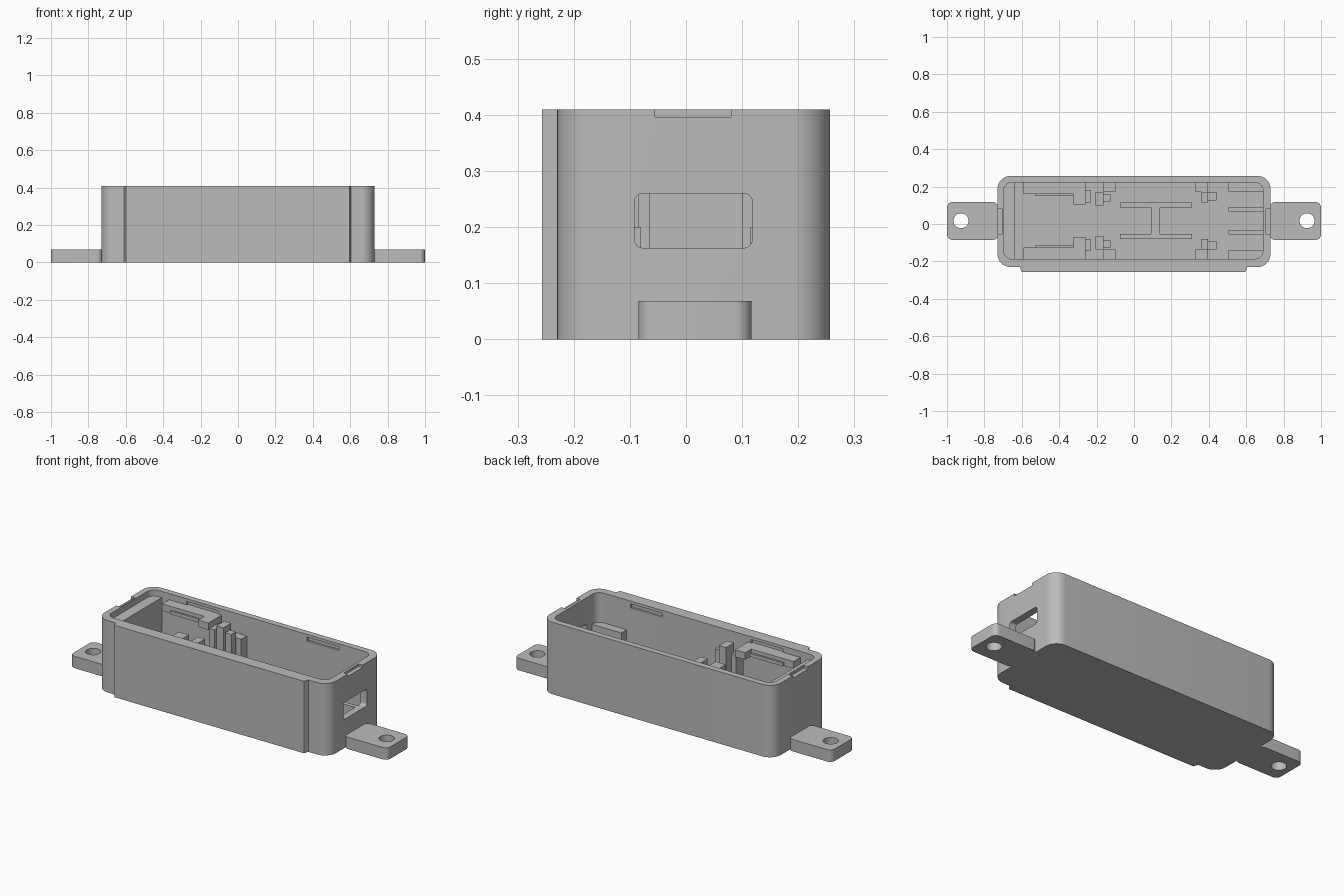
import bpy, bmesh, math

old = bpy.data.objects.get("Cube")
if old:
    bpy.data.objects.remove(old, do_unlink=True)

grey = bpy.data.materials.new("plain_grey")
grey.use_nodes = True
COLOUR = (0.5, 0.5, 0.5, 1)
grey.diffuse_color = COLOUR
grey.node_tree.nodes["Principled BSDF"].inputs["Base Color"].default_value = COLOUR

MID = 0.0175   # centre line of the cavity, tabs and fittings


def prism(name, outline, z0, z1):
    """Extrude a flat outline upwards from z0 to z1."""
    bm = bmesh.new()
    face = bm.faces.new([bm.verts.new((x, y, z0)) for x, y in outline])
    top = bmesh.ops.extrude_face_region(bm, geom=[face])["geom"]
    bmesh.ops.translate(bm, vec=(0, 0, z1 - z0),
                        verts=[v for v in top if isinstance(v, bmesh.types.BMVert)])
    bmesh.ops.recalc_face_normals(bm, faces=bm.faces)
    mesh = bpy.data.meshes.new(name)
    bm.to_mesh(mesh)
    bm.free()
    mesh.materials.append(grey)
    obj = bpy.data.objects.new(name, mesh)
    bpy.context.collection.objects.link(obj)
    return obj


def arc(cx, cy, r, start, sweep, steps):
    return [(cx + r * math.cos(math.radians(start + sweep * i / steps)),
             cy + r * math.sin(math.radians(start + sweep * i / steps)))
            for i in range(steps + 1)]


def rounded(x0, x1, y0, y1, r):
    corners = ((x1 - r, y1 - r), (x0 + r, y1 - r), (x0 + r, y0 + r), (x1 - r, y0 + r))
    return [p for i, (cx, cy) in enumerate(corners) for p in arc(cx, cy, r, 90 * i, 90, 10)]


def box(name, x0, x1, y0, y1, z0, z1):
    return prism(name, [(x0, y0), (x1, y0), (x1, y1), (x0, y1)], z0, z1)


def pair(name, x0, x1, y0, y1, z0, z1):
    """A box and its mirror image across the centre line."""
    box(name + "_back", x0, x1, y0, y1, z0, z1)
    box(name + "_front", x0, x1, 2 * MID - y1, 2 * MID - y0, z0, z1)


def cut(target, cutter):
    cutter.hide_render = True
    mod = target.modifiers.new("cut", 'BOOLEAN')
    mod.operation = 'DIFFERENCE'
    mod.solver = 'EXACT'
    mod.object = cutter
    bpy.context.view_layer.objects.active = target
    bpy.ops.object.modifier_apply(modifier=mod.name)
    bpy.data.objects.remove(cutter, do_unlink=True)


def smooth(obj):
    bpy.ops.object.select_all(action='DESELECT')
    obj.select_set(True)
    bpy.context.view_layer.objects.active = obj
    bpy.ops.object.shade_smooth_by_angle(angle=math.radians(30))


# Shell: rounded box with a raised front panel
HEIGHT, FLOOR = 0.41, 0.04
outline = rounded(-0.73, 0.73, -0.23, 0.257, 0.07)
half = len(outline) * 3 // 4
panel = [(-0.61, -0.23), (-0.6, -0.257), (0.595, -0.257), (0.605, -0.23)]
shell = prism("shell", outline[:half] + panel + outline[half:], 0, HEIGHT)

# Cavity
cut(shell, prism("cavity", rounded(-0.697, 0.69, -0.187, 0.222, 0.045), FLOOR, 0.6))

# Port window in the right end, drawn flat then stood up
window = prism("window", rounded(-0.092, 0.118, 0.163, 0.26, 0.015), 0.67, 0.8)
for v in window.data.vertices:
    v.co = (v.co.z, v.co.x, v.co.y)
cut(shell, window)

# Notches in the rim ends and snap grooves in the long inner walls
for side in (-1, 1):
    cut(shell, box("notch", side * 0.72 - 0.015, side * 0.72 + 0.015, -0.055, 0.08, 0.396, 0.5))
    for wall in (-0.187, 0.222):
        cut(shell, box("groove", side * 0.38 - 0.1, side * 0.38 + 0.1,
                       wall - 0.012, wall + 0.012, 0.372, 0.394))
smooth(shell)

# Mounting tabs with screw holes
for side, name in ((-1, "right_tab"), (1, "left_tab")):
    a, b = sorted((side * 0.725, side))
    tab = prism(name, rounded(a, b, -0.085, 0.117, 0.03), 0, 0.068)
    cut(tab, prism("hole", arc(side * 0.925, MID, 0.04, 0, 345, 23), -0.1, 0.2))
    smooth(tab)

# Ledge filling the closed end of the cavity
box("end_ledge", -0.71, -0.636, -0.2, 0.235, FLOOR, 0.375)

# Side shelves, their lips, and the clip posts beside them
pair("shelf", -0.59, -0.324, 0.16, 0.23, 0.335, 0.375)
pair("shelf_lip", -0.53, -0.324, 0.15, 0.16, 0.335, 0.355)
pair("shelf_end", -0.324, -0.26, 0.105, 0.23, 0.335, 0.375)
pair("shelf_nub", -0.26, -0.23, 0.115, 0.18, FLOOR, 0.34)
pair("clip_post", -0.207, -0.163, 0.1, 0.172, FLOOR, 0.375)
pair("clip_brace", -0.163, -0.125, 0.12, 0.16, FLOOR, 0.34)
pair("clip_rib", -0.163, -0.1, 0.172, 0.23, FLOOR, 0.3)

# Low posts toward the port end
pair("low_post", 0.36, 0.395, 0.115, 0.172, FLOOR, 0.2)
pair("low_brace", 0.395, 0.44, 0.125, 0.172, FLOOR, 0.16)
pair("low_rib", 0.33, 0.395, 0.172, 0.23, FLOOR, 0.16)

# Board supports around the port
pair("port_block", 0.505, 0.7, 0.174, 0.23, FLOOR, 0.24)
pair("port_rail", 0.505, 0.7, 0.068, 0.092, FLOOR, 0.163)

# H-shaped rib on the floor
pair("floor_rib", -0.075, 0.31, 0.088, 0.115, FLOOR, 0.12)
box("floor_web", 0.09, 0.14, -0.055, 0.09, FLOOR, 0.12)
